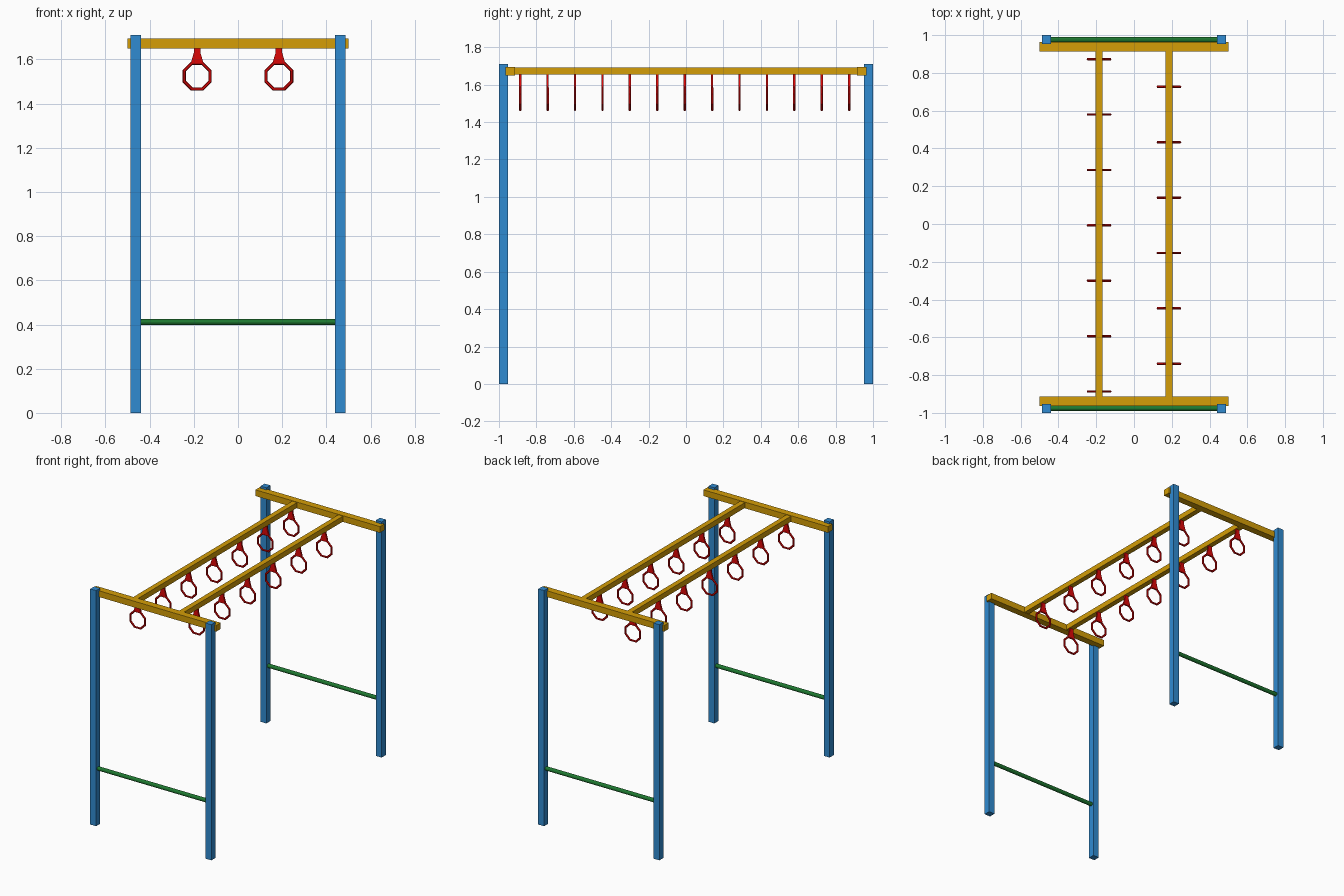
import bpy, bmesh, math

if "Cube" in bpy.data.objects:
    bpy.data.objects.remove(bpy.data.objects["Cube"])


def mat(name, rgb):
    m = bpy.data.materials.new(name)
    m.diffuse_color = (*rgb, 1)
    m.use_nodes = True
    m.node_tree.nodes["Principled BSDF"].inputs["Base Color"].default_value = m.diffuse_color
    return m


BLUE = mat("blue", (0.03, 0.26, 0.64))
GOLD = mat("golden_yellow", (0.66, 0.34, 0.002))
RED = mat("red", (0.72, 0.002, 0.002))
GREEN = mat("green", (0.013, 0.19, 0.03))


def finish(name, material):
    ob = bpy.context.object
    ob.name = name
    ob.data.materials.append(material)
    return ob


def box(name, lo, hi, material):
    bpy.ops.mesh.primitive_cube_add(size=1, location=[(a + b) / 2 for a, b in zip(lo, hi)])
    ob = finish(name, material)
    ob.scale = [b - a for a, b in zip(lo, hi)]
    return ob


def hanger(name, x, y):
    # flat strap, narrow at the rail and widening down to the ring
    t = 0.006
    outline = [(-0.028, 1.586), (0.028, 1.586), (0.015, 1.63), (0.015, 1.66), (-0.015, 1.66), (-0.015, 1.63)]
    bm = bmesh.new()
    face = bm.faces.new([bm.verts.new((x + px, y - t, z)) for px, z in outline])
    ext = bmesh.ops.extrude_face_region(bm, geom=[face])
    verts = [v for v in ext["geom"] if isinstance(v, bmesh.types.BMVert)]
    bmesh.ops.translate(bm, verts=verts, vec=(0, 2 * t, 0))
    bmesh.ops.recalc_face_normals(bm, faces=bm.faces)
    me = bpy.data.meshes.new(name)
    bm.to_mesh(me)
    bm.free()
    me.materials.append(RED)
    bpy.context.collection.objects.link(bpy.data.objects.new(name, me))


# End frames: posts, top crossbeam and low step bar
for end, s in (("front", -1), ("back", 1)):
    for side, d in (("left", -1), ("right", 1)):
        box(f"{end}_{side}_post", (d * 0.463 - 0.0235, s * 0.9765 - 0.0235, 0),
            (d * 0.463 + 0.0235, s * 0.9765 + 0.0235, 1.71), BLUE)
    box(f"{end}_crossbeam", (-0.5, s * 0.939 - 0.0255, 1.65), (0.5, s * 0.939 + 0.0255, 1.695), GOLD)
    bpy.ops.mesh.primitive_cylinder_add(vertices=12, radius=0.0143, depth=0.9,
                                        location=(0, s * 0.976, 0.411),
                                        rotation=(0, math.pi / 2, 0))
    finish(f"{end}_step_bar", GREEN)

# Long overhead rails
for side, d in (("left", -1), ("right", 1)):
    box(f"{side}_rail", (d * 0.185 - 0.019, -0.93, 1.653), (d * 0.185 + 0.019, 0.93, 1.692), GOLD)

# Hanging rings, alternating between the two rails
for i in range(13):
    x = -0.185 if i % 2 == 0 else 0.185
    y = -0.007 + (i - 6) * 0.1466
    hanger(f"ring_hanger_{i}", x, y)
    bpy.ops.mesh.primitive_torus_add(major_segments=8, minor_segments=6, major_radius=0.063,
                                     minor_radius=0.008, location=(x, y, 1.524),
                                     rotation=(math.pi / 2, math.pi / 8, 0))
    finish(f"ring_{i}", RED).scale.z = 0.9
